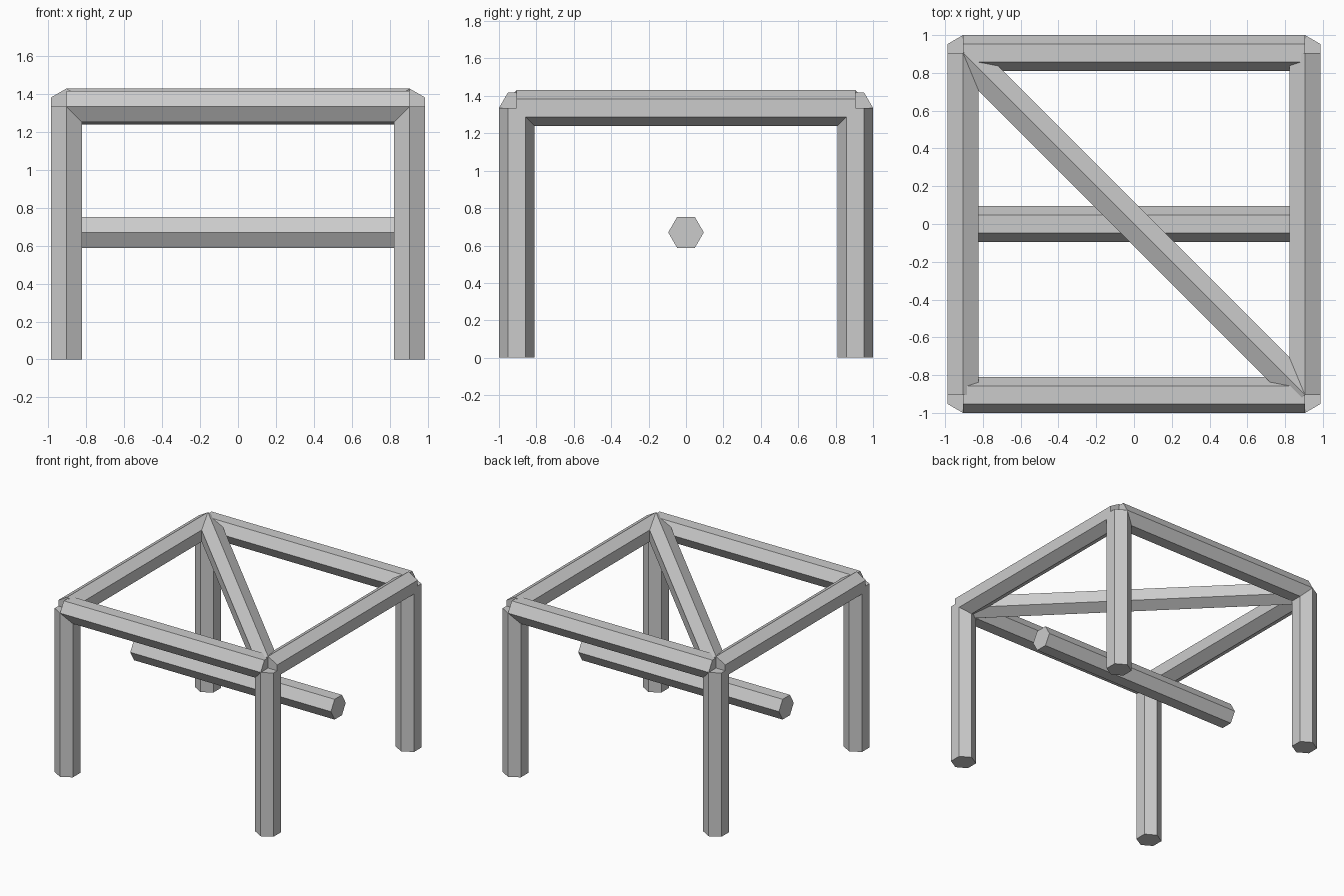
import bpy
import math
from mathutils import Vector, Matrix

if "Cube" in bpy.data.objects:
    bpy.data.objects.remove(bpy.data.objects["Cube"])

R = 0.0952      # hexagon radius of every beam
C = 0.905       # corner position of the frame
TOP = 1.335     # centre height of the top frame
MID = 0.67      # centre height of the middle rail


def beam(name, a, b, ref):
    """Hexagonal beam from a to b, with one corner pointing along ref."""
    a, b, ref = Vector(a), Vector(b), Vector(ref)
    z = (b - a).normalized()
    y = z.cross(ref).normalized()
    x = y.cross(z)
    rot = Matrix((x, y, z)).transposed()
    pts = [(R * math.cos(i * math.pi / 3), R * math.sin(i * math.pi / 3)) for i in range(6)]
    verts = [end + rot @ Vector((px, py, 0)) for end in (a, b) for px, py in pts]
    faces = [(i, (i + 1) % 6, 6 + (i + 1) % 6, 6 + i) for i in range(6)]
    faces += [tuple(range(5, -1, -1)), tuple(range(6, 12))]
    mesh = bpy.data.meshes.new(name)
    mesh.from_pydata(verts, [], faces)
    ob = bpy.data.objects.new(name, mesh)
    bpy.context.collection.objects.link(ob)
    return ob


# Four legs
for sx, xn in ((-1, "left"), (1, "right")):
    for sy, yn in ((-1, "front"), (1, "back")):
        beam(f"{yn}_{xn}_leg", (sx * C, sy * C, 0), (sx * C, sy * C, TOP), (0, 1, 0))

# Top frame: front and back lie on a flat, the sides stand on a corner
for s, n in ((-1, "front"), (1, "back")):
    beam(f"{n}_top_beam", (-C, s * C, TOP), (C, s * C, TOP), (0, 1, 0))
for s, n in ((-1, "left"), (1, "right")):
    beam(f"{n}_top_beam", (s * C, -C, TOP), (s * C, C, TOP), (0, 0, 1))

# Diagonal brace across the top, and the middle rail
beam("diagonal_brace", (-C, C, TOP), (C, -C, TOP), (0, 0, 1))
beam("middle_rail", (-C, 0, MID), (C, 0, MID), (0, 1, 0))
